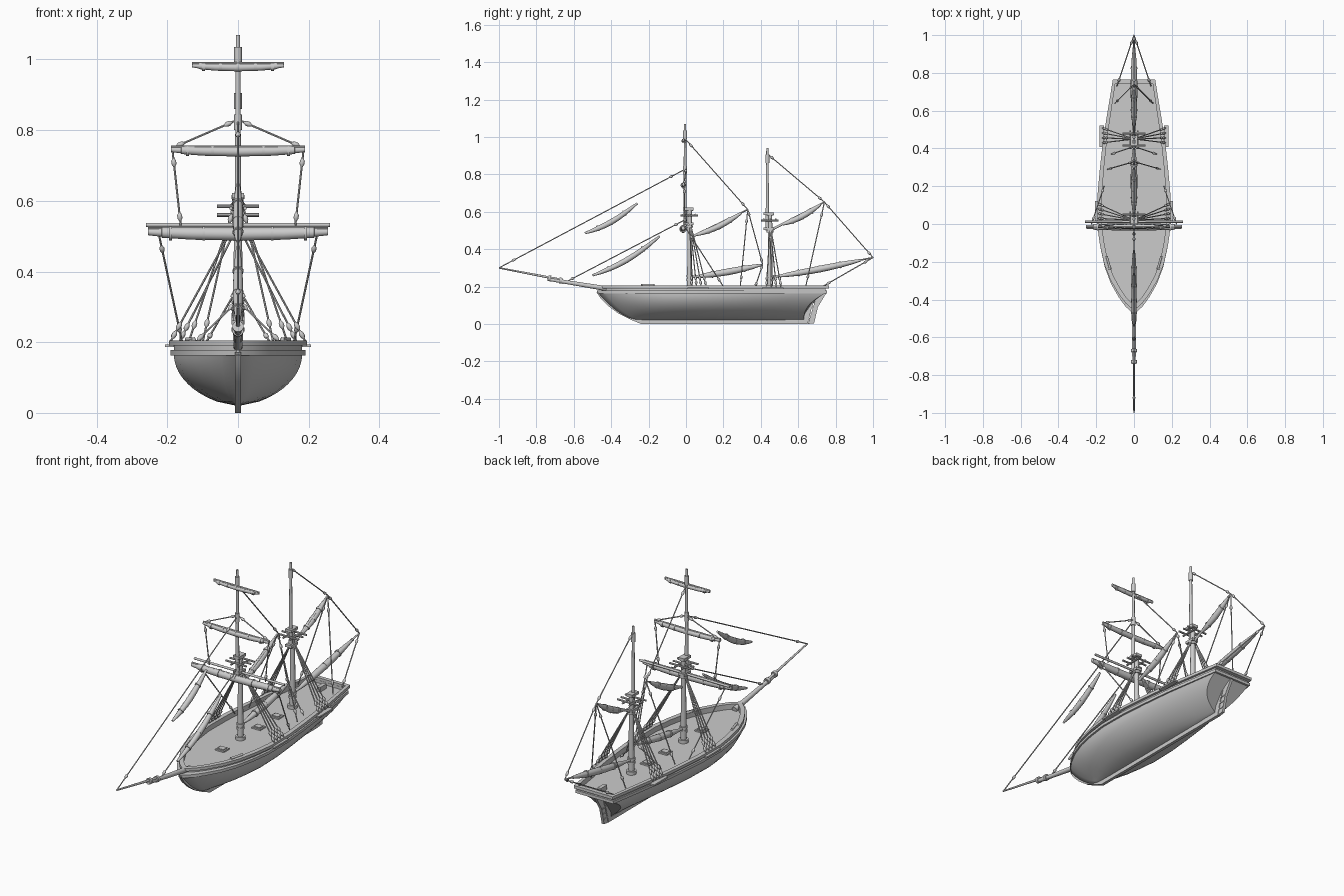
import bpy, bmesh, math
from mathutils import Vector

if "Cube" in bpy.data.objects:
    bpy.data.objects.remove(bpy.data.objects["Cube"], do_unlink=True)

GREY = (0.6, 0.6, 0.6, 1)
mat = bpy.data.materials.new("plain grey")
mat.use_nodes = True
mat.diffuse_color = GREY
mat.node_tree.nodes["Principled BSDF"].inputs["Base Color"].default_value = GREY


def finish(name, bm):
    bmesh.ops.recalc_face_normals(bm, faces=bm.faces)
    mesh = bpy.data.meshes.new(name)
    bm.to_mesh(mesh)
    bm.free()
    mesh.materials.append(mat)
    ob = bpy.data.objects.new(name, mesh)
    bpy.context.collection.objects.link(ob)
    bpy.ops.object.select_all(action='DESELECT')
    ob.select_set(True)
    bpy.context.view_layer.objects.active = ob
    bpy.ops.object.shade_smooth_by_angle(angle=math.radians(40))
    return ob


def skin(bm, rings, caps=True):
    rings = [[bm.verts.new(p) for p in ring] for ring in rings]
    n = len(rings[0])
    for a, b in zip(rings, rings[1:]):
        for i in range(n):
            bm.faces.new((a[i], a[(i + 1) % n], b[(i + 1) % n], b[i]))
    if caps:
        bm.faces.new(rings[0])
        bm.faces.new(rings[-1])


def tube(bm, pts, radii, sides=8):
    pts = [Vector(p) for p in pts]
    axis = (pts[-1] - pts[0]).normalized()
    u = axis.orthogonal().normalized()
    v = axis.cross(u)
    turns = [2 * math.pi * i / sides for i in range(sides)]
    skin(bm, [[p + (u * math.cos(t) + v * math.sin(t)) * r for t in turns]
              for p, r in zip(pts, radii)])


def rod(bm, a, b, r, r2=None, sides=12):
    tube(bm, [a, b], [r, r if r2 is None else r2], sides)


def rope(bm, a, b, blocks=(), r=0.003):
    a, b = Vector(a), Vector(b)
    rod(bm, a, b, r, sides=6)
    d = (b - a).normalized() * 0.012
    for t in blocks:
        p = a.lerp(b, t)
        tube(bm, [p - d, p - d * 0.4, p + d * 0.4, p + d], [0.003, 0.007, 0.007, 0.003])


def box(bm, centre, size):
    res = bmesh.ops.create_cube(bm, size=1)
    for vert in res["verts"]:
        vert.co = Vector([c + k * s for c, k, s in zip(centre, vert.co, size)])


def side_plate(name, profile, half):
    bm = bmesh.new()
    skin(bm, [[(x, y, z) for y, z in profile] for x in (-half, half)])
    return finish(name, bm)


# Deck plan: fraction of length against half breadth
PLAN = [(0, 0.004), (0.03, 0.045), (0.07, 0.082), (0.13, 0.125), (0.2, 0.158),
        (0.28, 0.18), (0.37, 0.195), (0.5, 0.193), (0.62, 0.18), (0.75, 0.162),
        (0.88, 0.136), (1, 0.112)]


def outline(scale, bow, stern, z):
    left = [(w * scale, bow + (stern - bow) * u, z) for u, w in PLAN]
    return left + [(-x, y, z) for x, y, z in reversed(left)]


# Hull shell, raked at both ends
bm = bmesh.new()
stations = []
levels = [i / 12 for i in range(13)]
for u, w in PLAN:
    half = []
    for v in levels:
        bow, stern = -0.26 - 0.21 * v ** 0.6, 0.63 + 0.12 * v ** 2.5
        width = 0.004 + w * 0.91 * (1 - (1 - v) ** 2) ** (0.6 + 0.5 * u ** 3)
        half.append((width, bow + (stern - bow) * u, 0.02 + 0.146 * v))
    stations.append(half + [(-x, y, z) for x, y, z in reversed(half)])
skin(bm, stations)
finish("hull", bm)

# Wale with the deck on top, then bulwark and rail
bm = bmesh.new()
skin(bm, [outline(0.98, -0.475, 0.755, z) for z in (0.163, 0.178)])
finish("wale_and_deck", bm)
for name, z0, z1, outer, inner in (("bulwark", 0.176, 0.192, 0.93, 0.88),
                                   ("rail", 0.19, 0.205, 1.0, 0.88)):
    bm = bmesh.new()
    e = (1 - outer) * 0.3
    skin(bm, [outline(outer, -0.455 + e, 0.765 - e, z0), outline(outer, -0.455 + e, 0.765 - e, z1),
              outline(inner, -0.425, 0.745, z1), outline(inner, -0.425, 0.745, z0),
              outline(outer, -0.455 + e, 0.765 - e, z0)], caps=False)
    bmesh.ops.remove_doubles(bm, verts=bm.verts, dist=1e-5)
    finish(name, bm)

# Keel, stem and rudder
side_plate("keel_and_stem", [(-0.48, 0.172), (-0.455, 0.135), (-0.415, 0.095), (-0.36, 0.055),
                             (-0.3, 0.025), (-0.24, 0), (0.65, 0), (0.67, 0.08), (0.7, 0.165)], 0.008)
side_plate("rudder", [(0.652, 0), (0.685, 0.004), (0.705, 0.09), (0.75, 0.165), (0.702, 0.165)], 0.007)
bm = bmesh.new()
for k in (0.03, 0.06, 0.09):
    box(bm, (0, 0.667 + k * 0.2, k), (0.02, 0.03, 0.006))
finish("rudder_hinges", bm)

# Deck fittings
bm = bmesh.new()
for y in (-0.13, 0.17, 0.32):
    box(bm, (0, y, 0.181), (0.05, 0.045, 0.008))
    box(bm, (0, y, 0.185), (0.035, 0.03, 0.008))
box(bm, (0, 0.69, 0.19), (0.02, 0.05, 0.025))
finish("hatches", bm)
bm = bmesh.new()
for s in (-1, 1):
    rod(bm, (s * 0.125, -0.24, 0.208), (s * 0.145, -0.17, 0.208), 0.006)
    rod(bm, (s * 0.12, -0.235, 0.21), (s * 0.14, -0.235, 0.2), 0.005)
finish("anchors", bm)

# Masts with collars, tops and crosstrees
for name, y, upper_y, top, joint in (("fore", 0.02, -0.005, 1.07, 0.585),
                                     ("main", 0.45, 0.435, 0.94, 0.56)):
    bm = bmesh.new()
    rod(bm, (0, y, 0.17), (0, y, joint + 0.035), 0.015, 0.011)
    rod(bm, (0, upper_y, joint - 0.06), (0, upper_y, top), 0.01, 0.006)
    rod(bm, (0, y, 0.17), (0, y, 0.195), 0.024)
    for z in (0.23, 0.25, joint - 0.07, joint + 0.02):
        rod(bm, (0, y, z), (0, y, z + 0.012), 0.019)
    for z in (top - 0.06, top - 0.25) if name == "fore" else (top - 0.06,):
        rod(bm, (0, upper_y, z - 0.02), (0, upper_y, z + 0.025), 0.011)
    finish(name + "_mast", bm)
    bm = bmesh.new()
    box(bm, (0, y - 0.008, joint + 0.03), (0.035, 0.055, 0.014))
    box(bm, (0, y - 0.008, joint - 0.05), (0.035, 0.055, 0.014))
    for dy in (-0.035, 0, 0.03):
        rod(bm, (-0.06, y + dy, joint), (0.06, y + dy, joint), 0.005, sides=8)
    for x in (-0.02, 0.02):
        rod(bm, (x, y - 0.05, joint - 0.006), (x, y + 0.045, joint - 0.006), 0.005, sides=8)
    finish(name + "_top", bm)

# Square yards with furled sails
for name, z, half, r in (("lower", 0.512, 0.255, 0.019), ("upper", 0.745, 0.19, 0.014),
                         ("royal", 0.983, 0.13, 0.011)):
    bm = bmesh.new()
    y = -0.008 - r * 0.4
    steps = [-1, -0.85, -0.845, -0.5, 0, 0.5, 0.845, 0.85, 1]
    tube(bm, [(s * half, y, z - 0.006 * (1 - s * s)) for s in steps],
         [r * k for k in (0.5, 0.65, 0.8, 0.95, 1, 0.95, 0.8, 0.65, 0.5)], 12)
    rod(bm, (-half, y, z + r * 0.5), (half, y, z + r * 0.5), 0.005, sides=8)
    for s in (-0.75, -0.38, 0, 0.38, 0.75):
        rod(bm, (s * half - 0.004, y, z - 0.004), (s * half + 0.004, y, z - 0.004), r * 1.08)
    finish(name + "_yard", bm)
bm = bmesh.new()
rod(bm, (-0.26, 0.012, 0.532), (0.26, 0.012, 0.532), 0.006)
finish("lower_yard_spar", bm)

# Bowsprit and jib boom
bm = bmesh.new()
rod(bm, (0, -0.4, 0.185), (0, -0.74, 0.24), 0.014, 0.009)
rod(bm, (0, -0.66, 0.235), (0, -1, 0.3), 0.007, 0.004)
for y, z in ((-0.67, 0.232), (-0.73, 0.244)):
    rod(bm, (0, y + 0.008, z - 0.001), (0, y - 0.008, z + 0.001), 0.016)
finish("bowsprit", bm)


def furl(bm, a, b, r, sag):
    a, b = Vector(a), Vector(b)
    ts = [i / 8 for i in range(9)]
    bulge = [math.sin(math.pi * (0.06 + 0.88 * t)) for t in ts]
    tube(bm, [a.lerp(b, t) - Vector((0, 0, sag * k)) for t, k in zip(ts, bulge)],
         [r * k ** 0.6 for k in bulge], 10)
    for t in (0.25, 0.5, 0.75):
        p = a.lerp(b, t) - Vector((0, 0, sag * math.sin(math.pi * t)))
        d = (b - a).normalized() * 0.004
        rod(bm, p - d, p + d, r * 1.05, sides=10)


# Gaffs and booms: spar ends, then furl ends
for name, a, b, t0, t1, r, sag in (
        ("fore_gaff", (0, 0.04, 0.47), (0, 0.33, 0.612), 0.06, 0.88, 0.016, 0.014),
        ("main_gaff", (0, 0.46, 0.505), (0, 0.74, 0.652), 0.2, 0.93, 0.016, 0.014),
        ("fore_boom", (0, 0.03, 0.25), (0, 0.41, 0.318), 0.06, 0.97, 0.018, 0.006),
        ("main_boom", (0, 0.46, 0.25), (0, 1, 0.355), 0.06, 0.88, 0.018, 0.006)):
    bm = bmesh.new()
    rod(bm, a, b, 0.007, 0.004)
    p, q = Vector(a), Vector(b)
    furl(bm, p.lerp(q, t0), p.lerp(q, t1), r, sag)
    finish(name, bm)

# Furled headsails hanging on the stays
bm = bmesh.new()
furl(bm, (0, -0.54, 0.49), (0, -0.26, 0.65), 0.015, 0.025)
furl(bm, (0, -0.5, 0.265), (0, -0.14, 0.475), 0.015, 0.03)
finish("furled_headsails", bm)

# Centreline stays
bm = bmesh.new()
for a, b in (((0, 0, 0.83), (0, -1, 0.3)), ((0, 0, 0.56), (0, -0.66, 0.215)),
             ((0, 0, 0.985), (0, 0.33, 0.612)), ((0, 0.435, 0.91), (0, 0.74, 0.652)),
             ((0, 0.74, 0.652), (0, 1, 0.355)), ((0, 0.33, 0.612), (0, 0.41, 0.318))):
    rope(bm, a, b, (0.08, 0.92))
finish("stays", bm)

# Paired running rigging
bm = bmesh.new()
for s in (-1, 1):
    for a, b in (((0, 0, 0.83), (s * 0.185, -0.01, 0.75)),
                 ((s * 0.185, -0.01, 0.74), (s * 0.162, -0.005, 0.53)),
                 ((s * 0.225, 0, 0.51), (s * 0.158, 0.2, 0.2)),
                 ((0, 0.33, 0.612), (s * 0.14, 0.29, 0.2)),
                 ((0, 0.74, 0.652), (s * 0.1, 0.64, 0.2)),
                 ((0, 0.41, 0.318), (s * 0.12, 0.37, 0.2)),
                 ((0, 1, 0.355), (s * 0.09, 0.73, 0.2))):
        rope(bm, a, b, (0.15, 0.88))
finish("running_rigging", bm)

# Shrouds, channels and deadeyes
bm = bmesh.new()
for s in (-1, 1):
    for mast_y, start, x, head in ((0.02, 0.03, 0.192, 0.55), (0.45, 0.43, 0.167, 0.53)):
        for i in range(4):
            y = start + i * 0.026
            rope(bm, (s * x, y, 0.2), (0, mast_y, head), (0.06, 0.13))
        box(bm, (s * (x + 0.003), start + 0.035, 0.19), (0.024, 0.115, 0.008))
finish("shrouds", bm)
